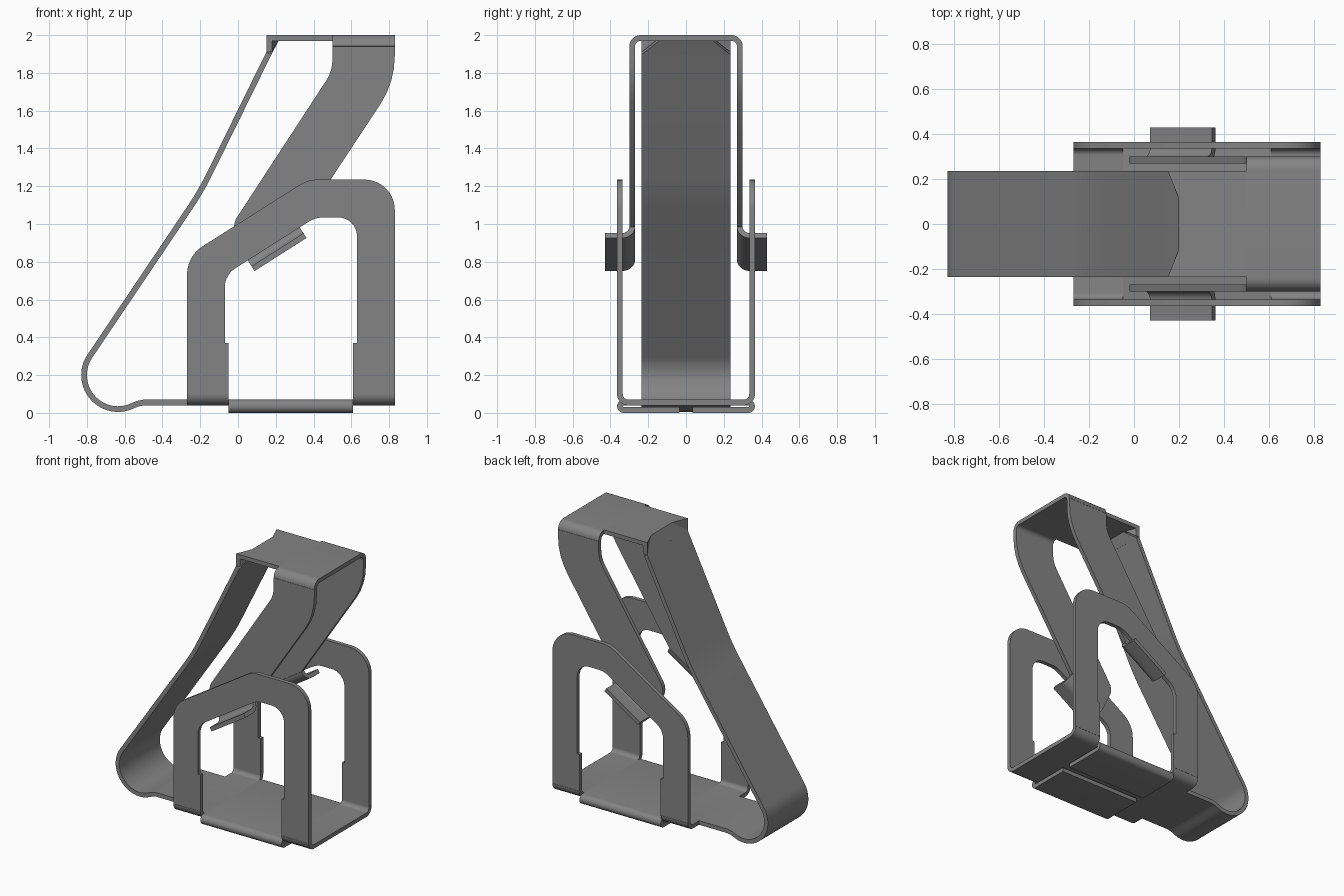
import bpy, bmesh, math
from mathutils import Vector

old = bpy.data.objects.get("Cube")
if old:
    bpy.data.objects.remove(old, do_unlink=True)

T = 0.03  # sheet thickness

steel = bpy.data.materials.new("grey steel")
steel.use_nodes = True
GREY = (0.23, 0.23, 0.23, 1)
steel.diffuse_color = GREY
steel.node_tree.nodes["Principled BSDF"].inputs["Base Color"].default_value = GREY


def loft(name, front, back):
    """Solid between two matching outlines."""
    bm = bmesh.new()
    a = [bm.verts.new(p) for p in front]
    b = [bm.verts.new(p) for p in back]
    n = len(a)
    bm.faces.new(a)
    bm.faces.new(b[::-1])
    for i in range(n):
        j = (i + 1) % n
        bm.faces.new((a[i], b[i], b[j], a[j]))
    bmesh.ops.recalc_face_normals(bm, faces=bm.faces)
    mesh = bpy.data.meshes.new(name)
    bm.to_mesh(mesh)
    bm.free()
    mesh.materials.append(steel)
    obj = bpy.data.objects.new(name, mesh)
    bpy.context.collection.objects.link(obj)
    bpy.ops.object.select_all(action='DESELECT')
    obj.select_set(True)
    bpy.context.view_layer.objects.active = obj
    bpy.ops.object.shade_smooth_by_angle(angle=math.radians(30))
    return obj


def prism(name, outline, place, w0, w1):
    """Extrude a 2D outline from w0 to w1; place maps (u, v, w) to 3D."""
    return loft(name, [place(u, v, w0) for u, v in outline],
                [place(u, v, w1) for u, v in outline])


def arc(cx, cz, r, a0, a1, n=10):
    angles = [math.radians(a0 + (a1 - a0) * i / n) for i in range(n + 1)]
    return [(cx + r * math.cos(a), cz + r * math.sin(a)) for a in angles]


def fillet(points):
    """Round the points that carry a third value, the radius."""
    out = []
    for i, p in enumerate(points):
        c = Vector(p[:2])
        if len(p) < 3:
            out.append(tuple(c))
            continue
        d0 = (Vector(points[i - 1][:2]) - c).normalized()
        d1 = (Vector(points[(i + 1) % len(points)][:2]) - c).normalized()
        half = d0.angle(d1) / 2
        centre = c + (d0 + d1).normalized() * (p[2] / math.sin(half))
        t = p[2] / math.tan(half)
        s, e = c + d0 * t - centre, c + d1 * t - centre
        turn = math.pi - 2 * half
        n = max(4, round(math.degrees(turn) / 8))
        for k in range(n + 1):
            f = k / n
            v = (s * math.sin((1 - f) * turn) + e * math.sin(f * turn)) / math.sin(turn)
            out.append(tuple(centre + v))
    return out


def thicken(path, t=T):
    """Closed outline of a bent sheet around its centre line."""
    pts = [Vector(p) for p in path]
    left, right = [], []
    for i, p in enumerate(pts):
        dirs = []
        if i > 0:
            dirs.append((p - pts[i - 1]).normalized())
        if i < len(pts) - 1:
            dirs.append((pts[i + 1] - p).normalized())
        d = sum(dirs, Vector((0, 0))).normalized()
        n = Vector((-d.y, d.x)) * (t / 2 / max(d.dot(dirs[0]), 0.5))
        left.append(tuple(p + n))
        right.append(tuple(p - n))
    return left + right[::-1]


def mirrored(path):
    """Complete a half path with its copy across y = 0."""
    return path + [(-y, z) for y, z in path[::-1]]


def side_on(u, v, w):   # outline in x, z
    return (u, w, v)


def end_on(u, v, w):    # outline in y, z
    return (w, u, v)


# Long spring strip with the loop at the foot and the tongue into the base
strip = fillet([(0.1634, 1.9033), (-0.197, 1.172, 1.5), (-0.784, 0.3007)])
strip += arc(-0.635, 0.2, 0.18, 146, 288, 22)[1:]
strip += [(-0.555, 0.039), (-0.53, 0.049), (-0.5, 0.055), (-0.27, 0.055)]
prism("spring_strip", thicken(strip), side_on, -0.235, 0.235)

# Base plate: two ends that bend up into the walls, a middle hemmed underneath
bend_up = mirrored([(0.35, 0.1)] + arc(0.305, 0.1, 0.045, 0, -90))
for name, x0, x1 in (("base_right_end", -0.27, -0.05), ("base_left_end", 0.61, 0.83)):
    prism(name, thicken(bend_up[1:-1]), end_on, x0, x1)
hem = mirrored([(0.035, 0.015)] + arc(0.33, 0.035, 0.02, -90, 90))
prism("hemmed_base", thicken(hem), end_on, -0.05, 0.61)

# Arched side walls
arch = fillet([
    (-0.27, 0.1), (-0.27, 0.83, 0.18), (0.37, 1.235, 0.17), (0.83, 1.235, 0.16),
    (0.83, 0.1), (0.61, 0.1), (0.61, 0.37), (0.63, 0.37), (0.63, 1.035, 0.1),
    (0.41, 1.035, 0.15), (-0.07, 0.73, 0.12), (-0.07, 0.37), (-0.05, 0.37), (-0.05, 0.1)])

# Slanted lever arms
arm = fillet([
    (0.5, 1.94), (0.5, 1.81, 0.2), (-0.035, 0.99, 0.1), (0.05, 0.81),
    (0.325, 0.985), (0.83, 1.75, 0.46), (0.83, 1.94)])

# Hooked tab under each arm, running along the sloped lower edge
start, end = Vector((0.05, 0.81)), Vector((0.325, 0.985))
along = (end - start).normalized()
up = Vector((-along.y, along.x))
hook = thicken([(0.285, 0)] + arc(0.34, 0, 0.055, 180, 270)[1:] + [(0.43, -0.055)])

for side, s in (("left_hand", -1), ("right_hand", 1)):
    word = "front" if s < 0 else "back"
    prism(word + "_arch_wall", arch, side_on, s * 0.335, s * 0.365)
    prism(word + "_lever_arm", arm, side_on, s * 0.27, s * 0.30)

    def on_slope(u, v, w):
        p = start + along * w + up * v
        return (p.x, s * u, p.y)
    prism(word + "_hook_tab", hook, on_slope, 0, (end - start).length)

    # Folded corner where the strip meets the cap
    tri = [Vector((0.15, s * 0.235, 1.91)), Vector((0.15, s * 0.235, 2.0)),
           Vector((0.197, s * 0.12, 2.0))]
    loft(word + "_corner_gusset", tri, [p + Vector((0.03, 0, 0)) for p in tri])

# Tapered end of the strip
taper = [Vector(p) for p in ((0.15, -0.235, 1.91), (0.15, 0.235, 1.91),
                             (0.197, 0.12, 2.0), (0.197, -0.12, 2.0))]
loft("strip_tapered_end", taper, [p + Vector((0.027, 0, -0.013)) for p in taper])

# Cap: flat notched plate, then the wider part that rolls down into the arms
plate = [(0.15, -0.235), (0.197, -0.12), (0.197, 0.12), (0.15, 0.235),
         (0.5, 0.235), (0.5, -0.235)]
prism("cap_plate", plate, lambda u, v, w: (u, v, w), 1.97, 2.0)
roll = mirrored(arc(0.24, 1.94, 0.045, 0, 90))
prism("cap_roll", thicken(roll), end_on, 0.5, 0.83)
